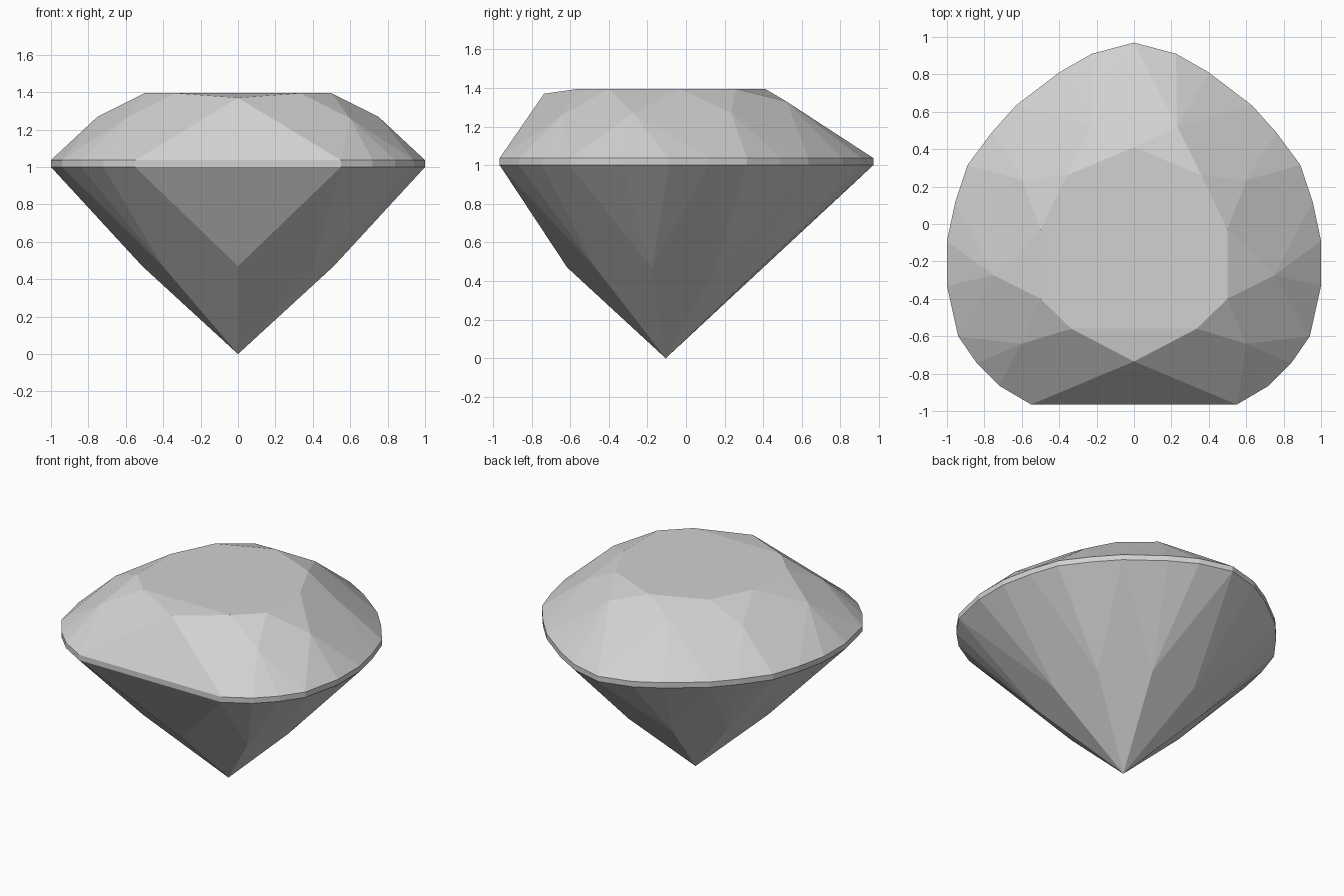
import bpy
import bmesh

cube = bpy.data.objects.get("Cube")
if cube:
    bpy.data.objects.remove(cube, do_unlink=True)

TABLE_Z, GIRDLE_TOP, GIRDLE_LOW, LOWER_Z = 1.395, 1.037, 1.0, 0.47
CULET = (0, -0.105, 0)

# Right half of each ring, from the back round to the front
TABLE = [(0, .41), (.36, .26), (.5, -.03), (.5, -.4), (.335, -.56)]
STARS = [(.23, .52, 1.33), (.6, .235, 1.27), (.75, -.275, 1.27),
         (.6, -.64, 1.26), (0, -.735, 1.37)]
GIRDLE = [(0, .97), (.225, .91), (.4, .81), (.63, .635), (.76, .49),
          (.89, .315), (.955, .12), (1, -.09), (1, -.33), (.94, -.6),
          (.84, -.745), (.72, -.865), (.55, -.965)]


def full_ring(half):
    """Close a half outline by mirroring its off-axis points."""
    return half + [(-p[0], *p[1:]) for p in reversed(half) if p[0] > 0]


grey = bpy.data.materials.new("pale_grey")
grey.use_nodes = True
colour = (.64, .64, .64, 1)
grey.diffuse_color = colour
grey.node_tree.nodes["Principled BSDF"].inputs["Base Color"].default_value = colour

bm = bmesh.new()


def add_ring(points, z=None):
    return [bm.verts.new((p[0], p[1], p[2] if z is None else z)) for p in points]


outline = full_ring(GIRDLE)
table = add_ring(full_ring(TABLE), TABLE_Z)
stars = add_ring(full_ring(STARS))
upper = add_ring(outline, GIRDLE_TOP)
lower = add_ring(outline, GIRDLE_LOW)
culet = bm.verts.new(CULET)

# Main girdle corners: every third point, with a single flat edge at the front
count = len(table)
size = len(outline)
front = count // 2
mains = [3 * i if i <= front else 3 * i - 2 for i in range(count)]

# Lower star points lie between neighbouring main corners, pulled to the culet
low_stars = []
for i in range(count):
    a, b = outline[mains[i]], outline[mains[(i + 1) % count]]
    pull = .593 if i == front else .54
    x = pull * (a[0] + b[0]) / 2
    y = CULET[1] + pull * ((a[1] + b[1]) / 2 - CULET[1])
    low_stars.append(bm.verts.new((x, y, LOWER_Z)))

# Table and girdle band
bm.faces.new(table)
for i in range(size):
    j = (i + 1) % size
    bm.faces.new((upper[i], upper[j], lower[j], lower[i]))

for i in range(count):
    j = (i + 1) % count
    # Star facet beside the table, then the crown and pavilion kites
    bm.faces.new((table[i], table[j], stars[i]))
    bm.faces.new((table[i], stars[i], upper[mains[i]], stars[i - 1]))
    bm.faces.new((culet, low_stars[i], lower[mains[i]], low_stars[i - 1]))
    # Fans of small facets from the star points to the girdle
    end = mains[j] if j else size
    for k in range(mains[i], end):
        n = (k + 1) % size
        bm.faces.new((stars[i], upper[k], upper[n]))
        bm.faces.new((low_stars[i], lower[k], lower[n]))

bmesh.ops.recalc_face_normals(bm, faces=bm.faces)
mesh = bpy.data.meshes.new("cut_gem")
bm.to_mesh(mesh)
bm.free()
mesh.materials.append(grey)
gem = bpy.data.objects.new("cut_gem", mesh)
bpy.context.collection.objects.link(gem)
